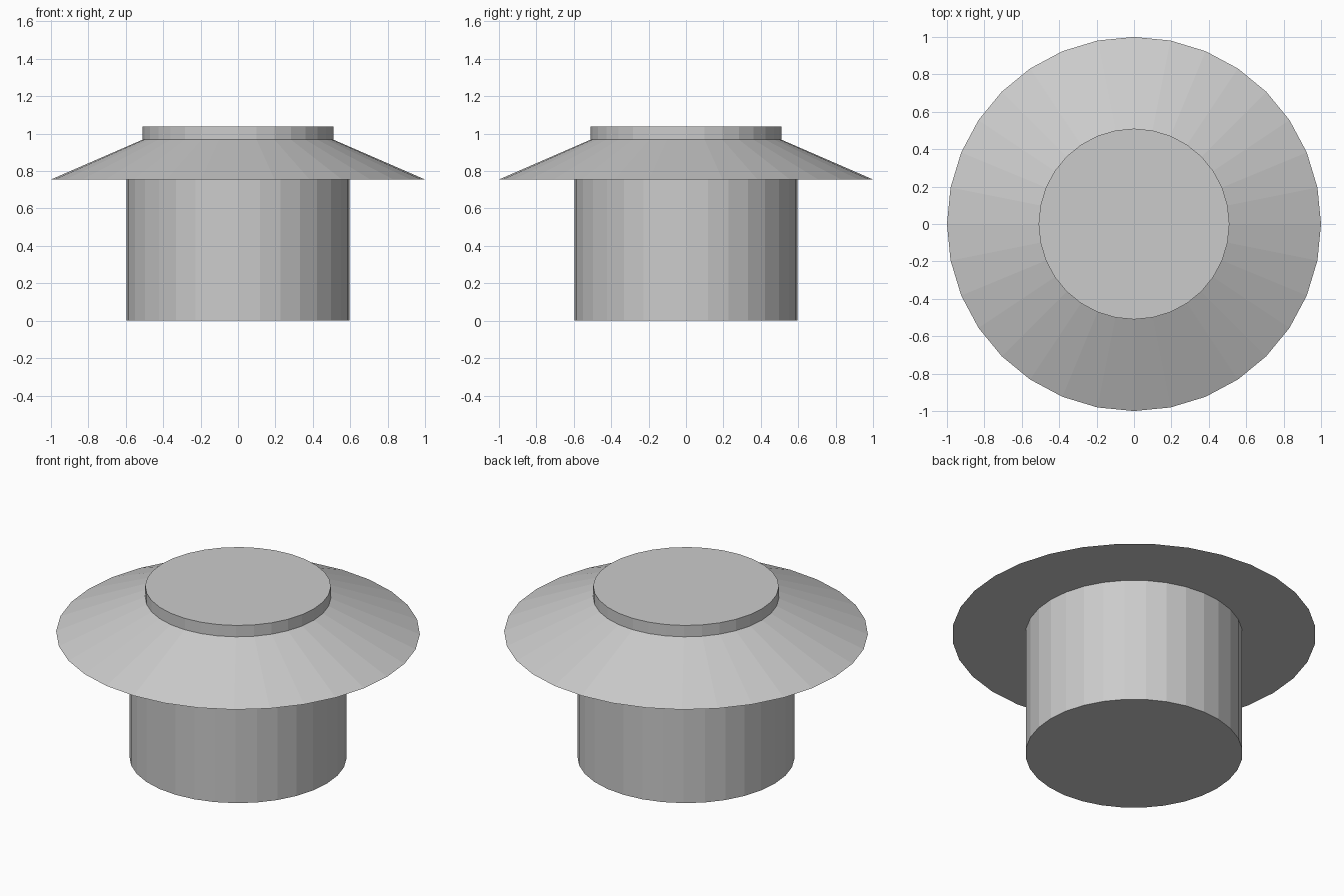
import bpy

if "Cube" in bpy.data.objects:
    bpy.data.objects.remove(bpy.data.objects["Cube"])

SIDES = 32


def frustum(name, r_bottom, r_top, z_bottom, z_top):
    """Closed, flat-faced round part between two heights."""
    bpy.ops.mesh.primitive_cone_add(
        vertices=SIDES, radius1=r_bottom, radius2=r_top,
        depth=z_top - z_bottom, location=(0, 0, (z_bottom + z_top) / 2))
    bpy.context.object.name = name


# Straight cylindrical body standing on the ground
frustum("body", 0.597, 0.597, 0.0, 0.755)
# Wide sloping brim with a flat underside
frustum("brim", 1.0, 0.51, 0.755, 0.968)
# Thin disc on top
frustum("top_cap", 0.51, 0.51, 0.968, 1.037)
